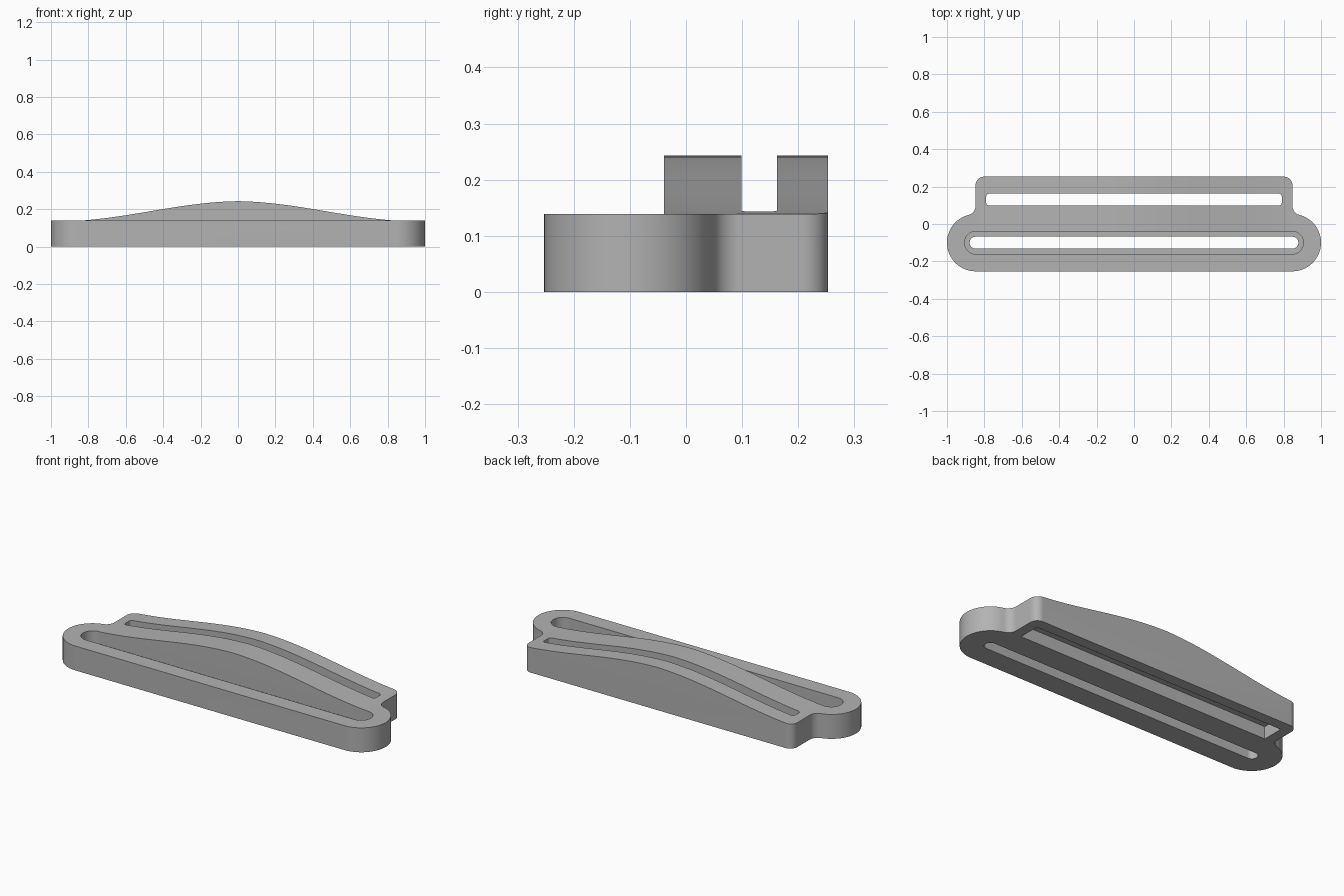
import bpy
import bmesh
from math import sin, cos, pi, atan2, hypot

old = bpy.data.objects.get("Cube")
if old:
    bpy.data.objects.remove(old)

GREY = bpy.data.materials.new("plain_grey")
GREY.use_nodes = True
colour = (0.45, 0.45, 0.45, 1)
GREY.diffuse_color = colour
GREY.node_tree.nodes["Principled BSDF"].inputs["Base Color"].default_value = colour


def arc(cx, cy, r, a0, a1, n=16):
    return [(cx + r * cos(a0 + (a1 - a0) * i / n),
             cy + r * sin(a0 + (a1 - a0) * i / n)) for i in range(n + 1)]


def prism(name, points, low, high, place=lambda u, v, w: (u, v, w)):
    """Extrude a closed 2D profile from low to high."""
    bm = bmesh.new()
    face = bm.faces.new([bm.verts.new(place(u, v, low)) for u, v in points])
    shift = [b - a for a, b in zip(place(0, 0, low), place(0, 0, high))]
    geom = bmesh.ops.extrude_face_region(bm, geom=[face])["geom"]
    bmesh.ops.translate(bm, vec=shift,
                        verts=[g for g in geom if isinstance(g, bmesh.types.BMVert)])
    bmesh.ops.recalc_face_normals(bm, faces=bm.faces)
    mesh = bpy.data.meshes.new(name)
    bm.to_mesh(mesh)
    bm.free()
    mesh.materials.append(GREY)
    obj = bpy.data.objects.new(name, mesh)
    bpy.context.collection.objects.link(obj)
    return obj


def rounded(x, y0, y1, r):
    """Rectangle centred on x = 0 with rounded corners."""
    return (arc(x - r, y0 + r, r, -pi / 2, 0) + arc(x - r, y1 - r, r, 0, pi / 2)
            + arc(r - x, y1 - r, r, pi / 2, pi) + arc(r - x, y0 + r, r, pi, 1.5 * pi))


# Plan outline: round front ends, concave necks, rounded rear corners
BASE, REAR, HALF = 0.139, 0.253, 0.847
END_Y, END_R, NECK_R, CORNER = -0.1, 0.153, 0.05, 0.045
neck_y = END_Y + ((NECK_R + END_R) ** 2 - NECK_R ** 2) ** 0.5
meet = atan2(neck_y - END_Y, NECK_R)
side = (arc(HALF, END_Y, END_R, -pi / 2, meet, 32)
        + arc(HALF + NECK_R, neck_y, NECK_R, meet + pi, pi, 12)[1:]
        + arc(HALF - CORNER, REAR - CORNER, CORNER, 0, pi / 2))
body = prism("buckle_body", side + [(-x, y) for x, y in reversed(side)], 0, 0.3)


# Arched top: two blended curves, crown in the middle
def arch(x):
    t = min(abs(x) / 0.84, 1)
    wave = 0.5 + 0.5 * cos(pi * t)
    return BASE + 0.104 * (0.55 * wave + 0.45 * (1 - t * t) ** 1.0 * (1 - 0.3 * t))


steps = 64
crown = [(0.84 * (2 * i / steps - 1), arch(0.84 * (2 * i / steps - 1)))
         for i in range(steps + 1)]
cutters = [
    prism("arch_cutter", [(-1.2, 0.5), (-1.2, BASE)] + crown + [(1.2, BASE), (1.2, 0.5)],
          -0.5, 0.5, lambda u, v, w: (u, w, v)),
    prism("front_step_cutter", [(-1.2, -0.5), (1.2, -0.5), (1.2, -0.045), (-1.2, -0.045)],
          BASE, 0.6),
    # Front strap slot with a wider mouth on top
    prism("front_recess_cutter", rounded(0.906, -0.161, -0.039, 0.061), 0.07, 0.5),
    prism("front_slot_cutter", rounded(0.879, -0.132, -0.068, 0.032), -0.1, 0.4),
    # Rear strap slot with a wider mouth underneath
    prism("rear_slot_cutter", rounded(0.79, 0.099, 0.162, 0.015), -0.1, 0.4),
    prism("rear_recess_cutter", [(-0.79, 0.069), (0.79, 0.069), (0.79, 0.192), (-0.79, 0.192)],
          -0.1, 0.07),
]
for cutter in cutters:
    cutter.hide_render = True
    mod = body.modifiers.new(cutter.name, "BOOLEAN")
    mod.operation, mod.solver, mod.object = "DIFFERENCE", "EXACT", cutter

# Bake the cuts and drop the cutters
bpy.context.view_layer.update()
graph = bpy.context.evaluated_depsgraph_get()
baked = bpy.data.meshes.new_from_object(body.evaluated_get(graph))
body.modifiers.clear()
body.data = baked
for cutter in cutters:
    bpy.data.objects.remove(cutter)

bpy.ops.object.select_all(action="DESELECT")
body.select_set(True)
bpy.context.view_layer.objects.active = body
bpy.ops.object.shade_smooth_by_angle(angle=0.5)
